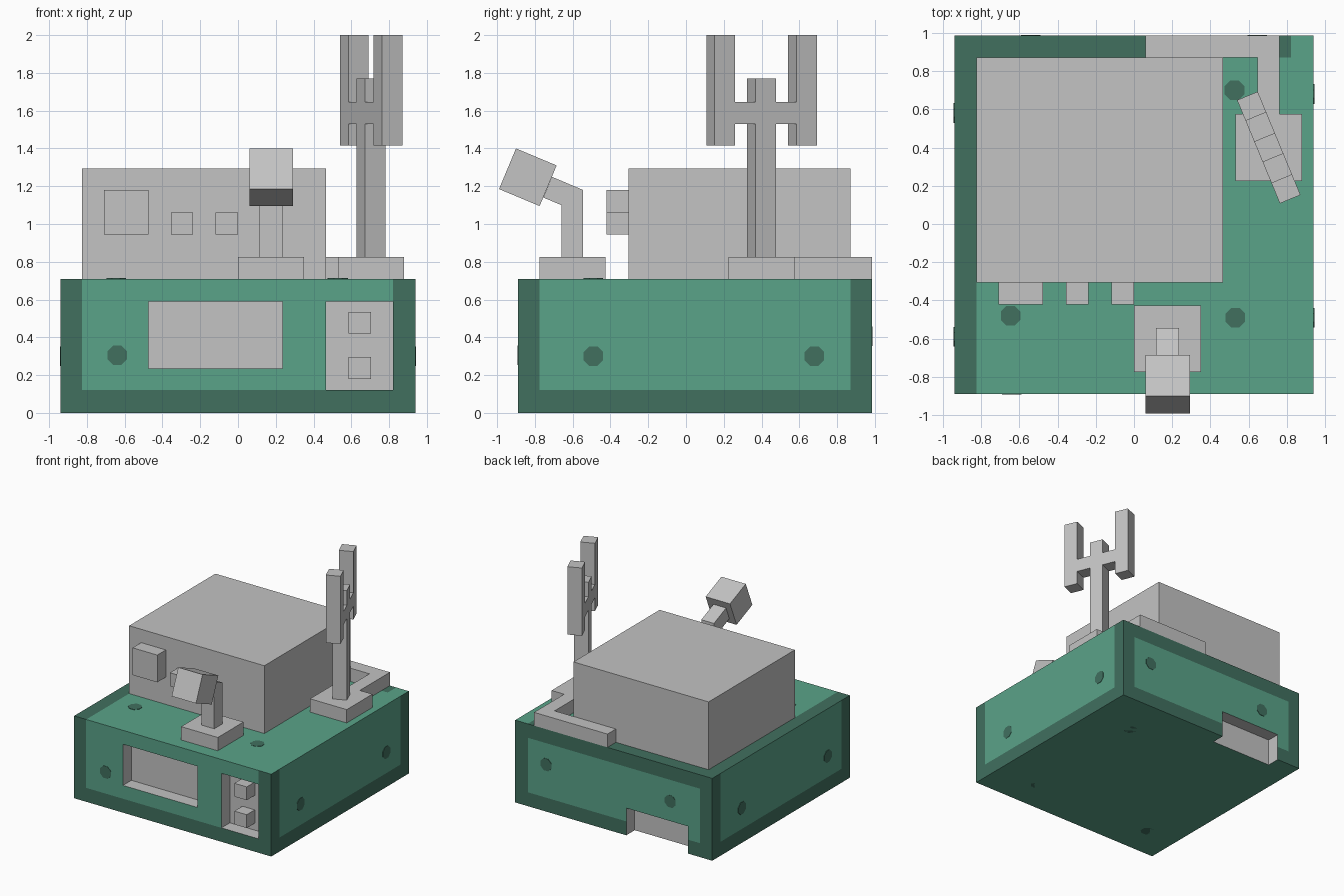
import bpy, bmesh, math
from mathutils import Matrix, Vector

if "Cube" in bpy.data.objects:
    bpy.data.objects.remove(bpy.data.objects["Cube"], do_unlink=True)


def srgb(h):
    c = [int(h[i:i + 2], 16) / 255 for i in (0, 2, 4)]
    return [v / 12.92 if v <= 0.04045 else ((v + 0.055) / 1.055) ** 2.4 for v in c] + [1.0]


def material(name, h):
    m = bpy.data.materials.new(name)
    m.use_nodes = True
    m.diffuse_color = srgb(h)
    bsdf = next(n for n in m.node_tree.nodes if n.type == 'BSDF_PRINCIPLED')
    bsdf.inputs["Base Color"].default_value = srgb(h)
    return m


GREEN = material("green", "5AA389")
DARK = material("dark green", "41705F")
GREY = material("light grey", "C3C3C3")


def finish(name, bm, *mats):
    bmesh.ops.recalc_face_normals(bm, faces=bm.faces)
    me = bpy.data.meshes.new(name)
    bm.to_mesh(me)
    bm.free()
    for m in mats:
        me.materials.append(m)
    ob = bpy.data.objects.new(name, me)
    bpy.context.collection.objects.link(ob)
    return ob


def box(name, x, y, z, mat=GREY):
    """Box from (min, max) ranges."""
    bm = bmesh.new()
    bmesh.ops.create_cube(bm, size=1)
    for v in bm.verts:
        v.co = [r[0] + (c + 0.5) * (r[1] - r[0]) for c, r in zip(v.co, (x, y, z))]
    return finish(name, bm, mat)


def prism(name, pts, to3d, a, b):
    """Extrude a 2D outline from depth a to depth b."""
    bm = bmesh.new()
    face = bm.faces.new([bm.verts.new(to3d(p, a)) for p in pts])
    ext = bmesh.ops.extrude_face_region(bm, geom=[face])["geom"]
    shift = Vector(to3d(pts[0], b)) - Vector(to3d(pts[0], a))
    bmesh.ops.translate(bm, vec=shift, verts=[v for v in ext if isinstance(v, bmesh.types.BMVert)])
    return finish(name, bm, GREY)


# Base block: a grid of cells with two front recesses and a back notch left out
X = [-0.94, -0.825, -0.71, -0.475, -0.12, 0.235, 0.465, 0.82, 0.94]
Y = [-0.89, -0.775, 0.87, 0.985]
Z = [0, 0.12, 0.235, 0.59, 0.71]
AXES = (X, Y, Z)


def solid(i, j, k):
    if not (0 <= i < len(X) - 1 and 0 <= j < len(Y) - 1 and 0 <= k < len(Z) - 1):
        return False
    x, y, z = ((A[n] + A[n + 1]) / 2 for A, n in zip(AXES, (i, j, k)))
    if y < Y[1]:
        screen = -0.475 < x < 0.235 and 0.235 < z < 0.59
        keypad = 0.465 < x < 0.82 and 0.12 < z < 0.59
        return not (screen or keypad)
    return not (y > Y[2] and -0.71 < x < -0.12 and z < 0.235)


def paint(c):
    """0 green, 1 dark border, 2 grey recess wall."""
    x, y, z = c
    e = 1e-4
    side = x < -0.825 or x > 0.82
    if y < Y[0] + e:
        return int(side or z < 0.12)
    if y > Y[-1] - e:
        return int(side or z < 0.12 or z > 0.59)
    if abs(x) > 0.94 - e:
        return int(y < Y[1] or y > Y[2] or z < 0.12)
    if z > 0.71 - e:
        return int(x < -0.825 or (y > Y[2] and x < 0.82))
    if z < e:
        return 0
    return 2


bm = bmesh.new()
cells = [(i, j, k) for i in range(len(X) - 1) for j in range(len(Y) - 1)
         for k in range(len(Z) - 1) if solid(i, j, k)]
for cell in cells:
    for axis in range(3):
        for s in (0, 1):
            near = list(cell)
            near[axis] += 2 * s - 1
            if solid(*near):
                continue
            quad = []
            for du, dv in ((0, 0), (1, 0), (1, 1), (0, 1)):
                n = list(cell)
                n[axis] += s
                n[(axis + 1) % 3] += du
                n[(axis + 2) % 3] += dv
                quad.append(bm.verts.new([A[q] for A, q in zip(AXES, n)]))
            f = bm.faces.new(quad)
            f.material_index = paint(f.calc_center_median())
bmesh.ops.remove_doubles(bm, verts=bm.verts, dist=1e-4)
bmesh.ops.recalc_face_normals(bm, faces=bm.faces)
bmesh.ops.dissolve_limit(bm, angle_limit=0.01, verts=bm.verts, edges=bm.edges, delimit={'MATERIAL'})
finish("base_block", bm, GREEN, DARK, GREY)


# Dark spots: thin octagonal plates on the base faces
def spot(name, pos, axis):
    bm = bmesh.new()
    bmesh.ops.create_cone(bm, cap_ends=True, segments=8, radius1=0.056, radius2=0.056, depth=0.006,
                          matrix=Matrix.Rotation(math.radians(22.5), 4, 'Z'))
    rot = Vector(axis).to_track_quat('Z', 'Y').to_matrix().to_4x4()
    bm.transform(Matrix.Translation(pos) @ rot)
    finish(name, bm, DARK)


SPOTS = {
    "front": ((0, -1, 0), [(-0.64, -0.89, 0.305)]),
    "left": ((1, 0, 0), [(0.94, -0.49, 0.3), (0.94, 0.68, 0.3)]),
    "right": ((-1, 0, 0), [(-0.94, -0.59, 0.3), (-0.94, 0.58, 0.3)]),
    "back": ((0, 1, 0), [(0.645, 0.985, 0.405), (-0.54, 0.985, 0.405)]),
    "top": ((0, 0, 1), [(-0.645, -0.48, 0.71), (0.53, -0.49, 0.71), (0.525, 0.7, 0.71)]),
    "bottom": ((0, 0, -1), [(-0.645, -0.6, 0.003), (0.53, -0.6, 0.003), (0.53, 0.585, 0.003)]),
}
for face, (axis, places) in SPOTS.items():
    for n, pos in enumerate(places):
        spot(f"{face}_spot_{n + 1}", pos, axis)

# Buttons in the keypad recess
for n, z in enumerate((0.18, 0.42)):
    box(f"keypad_button_{n + 1}", (0.585, 0.703), (-0.885, -0.77), (z, z + 0.115))

# Upper housing with its front panels
box("upper_housing", (-0.825, 0.465), (-0.305, 0.87), (0.71, 1.295))
box("large_panel", (-0.71, -0.475), (-0.422, -0.305), (0.945, 1.18))
box("small_panel_1", (-0.355, -0.238), (-0.422, -0.305), (0.945, 1.06))
box("small_panel_2", (-0.118, 0), (-0.422, -0.305), (0.945, 1.06))

# Tilted sensor head on a bent arm
box("sensor_foot", (0, 0.35), (-0.775, -0.425), (0.71, 0.825))
side_view = lambda p, d: (d, p[0], p[1])
prism("sensor_arm", [(-0.545, 0.825), (-0.545, 1.18), (-0.71, 1.25), (-0.755, 1.14),
                     (-0.66, 1.1), (-0.66, 0.825)], side_view, 0.115, 0.235)
prism("sensor_head", [(-0.9, 1.4), (-0.685, 1.31), (-0.775, 1.095), (-0.99, 1.185)],
      side_view, 0.06, 0.292)

# Antenna foot and the conduit that runs behind the housing
box("antenna_foot", (0.53, 0.88), (0.225, 0.575), (0.71, 0.825))
plan_view = lambda p, d: (p[0], p[1], d)
prism("conduit", [(0.645, 0.575), (0.76, 0.575), (0.76, 0.985), (0.06, 0.985),
                  (0.06, 0.87), (0.645, 0.87)], plan_view, 0.71, 0.825)

# Antenna, turned about its mast
W = 0.0585
parts = [box("antenna_mast", (-W, W), (-W, W), (0.825, 1.77))]
for name, s in (("front", 1), ("back", -1)):
    parts.append(box(f"antenna_{name}_prong", (s * 4 * W - W, s * 4 * W + W), (-W, W), (1.415, 2.0)))
    parts.append(box(f"antenna_{name}_crossbar", (s * 2 * W - W, s * 2 * W + W), (-W, W), (1.53, 1.645)))
turn = Matrix.Translation((0.705, 0.4, 0)) @ Matrix.Rotation(math.radians(-67.5), 4, 'Z')
for ob in parts:
    ob.data.transform(turn)
